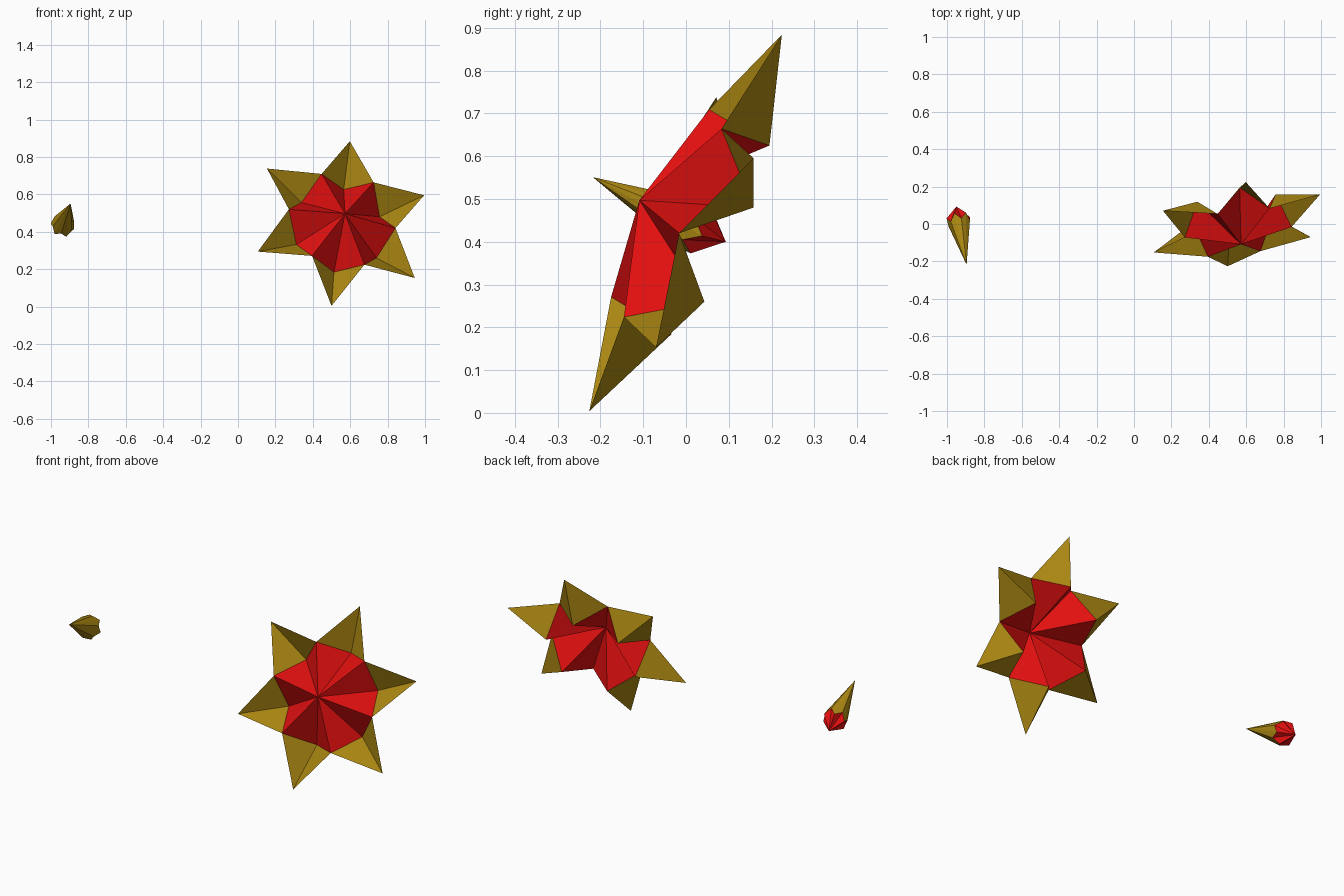
import bpy, math
from mathutils import Vector

if "Cube" in bpy.data.objects:
    bpy.data.objects.remove(bpy.data.objects["Cube"])


def material(name, rgb):
    m = bpy.data.materials.new(name)
    m.diffuse_color = (*rgb, 1)
    m.use_nodes = True
    m.node_tree.nodes["Principled BSDF"].inputs["Base Color"].default_value = m.diffuse_color
    return m


RED = material("petal red", (0.78, 0.005, 0.005))
GOLD = material("petal gold", (0.42, 0.25, 0.006))


def bloom(name, apex, folds, notches, tips):
    """Folded petals: a red fan round the apex, then two gold facets per petal.
    notches[i] and notches[i+1] flank the fold and tip of petal i."""
    n = len(folds)
    verts = [apex, *folds, *notches, *tips]
    faces, mats = [], []
    for i in range(n):
        g, v0, v1, t = 1 + i, 1 + n + i, 1 + n + (i + 1) % n, 1 + 2 * n + i
        faces += [(0, g, v0), (0, v1, g), (v0, g, t), (g, v1, t)]
        mats += [0, 0, 1, 1]
    me = bpy.data.meshes.new(name)
    me.from_pydata([tuple(p) for p in verts], [], faces)
    me.materials.append(RED)
    me.materials.append(GOLD)
    for p, m in zip(me.polygons, mats):
        p.material_index = m
    me.update()
    ob = bpy.data.objects.new(name, me)
    bpy.context.collection.objects.link(ob)
    return ob


# Open flower: petals listed clockwise from the top one
tips = [(0.598, 0.224, 0.884), (0.995, 0.158, 0.595), (0.945, -0.07, 0.153),
        (0.50, -0.226, 0.004), (0.106, -0.152, 0.294), (0.155, 0.071, 0.738)]
folds = [(0.565, 0.195, 0.625), (0.757, 0.158, 0.48), (0.740, 0.043, 0.26),
         (0.513, -0.034, 0.184), (0.312, 0.004, 0.332), (0.339, 0.119, 0.556)]
notches = [(0.447, 0.054, 0.709), (0.725, 0.083, 0.664), (0.842, -0.016, 0.42),
           (0.676, -0.145, 0.224), (0.396, -0.175, 0.271), (0.272, -0.072, 0.52)]
bloom("open_flower", (0.572, -0.109, 0.497), folds, notches, tips)

# Closed bud: the same petals gathered to one point along the bud axis
base, point = Vector((-0.95, 0.093, 0.40)), Vector((-0.895, -0.218, 0.551))
axis = (point - base).normalized()
side = Vector((0, 0, 1)).cross(axis).normalized()
up = axis.cross(side)


def ring(t, r, phase):
    out = []
    for i in range(6):
        a = math.radians(phase - 60 * i)
        out.append(base.lerp(point, t) + r * (math.cos(a) * side + math.sin(a) * up))
    return out


bloom("closed_bud", base, ring(0.19, 0.064, 105), ring(0.29, 0.061, 135), [point] * 6)
